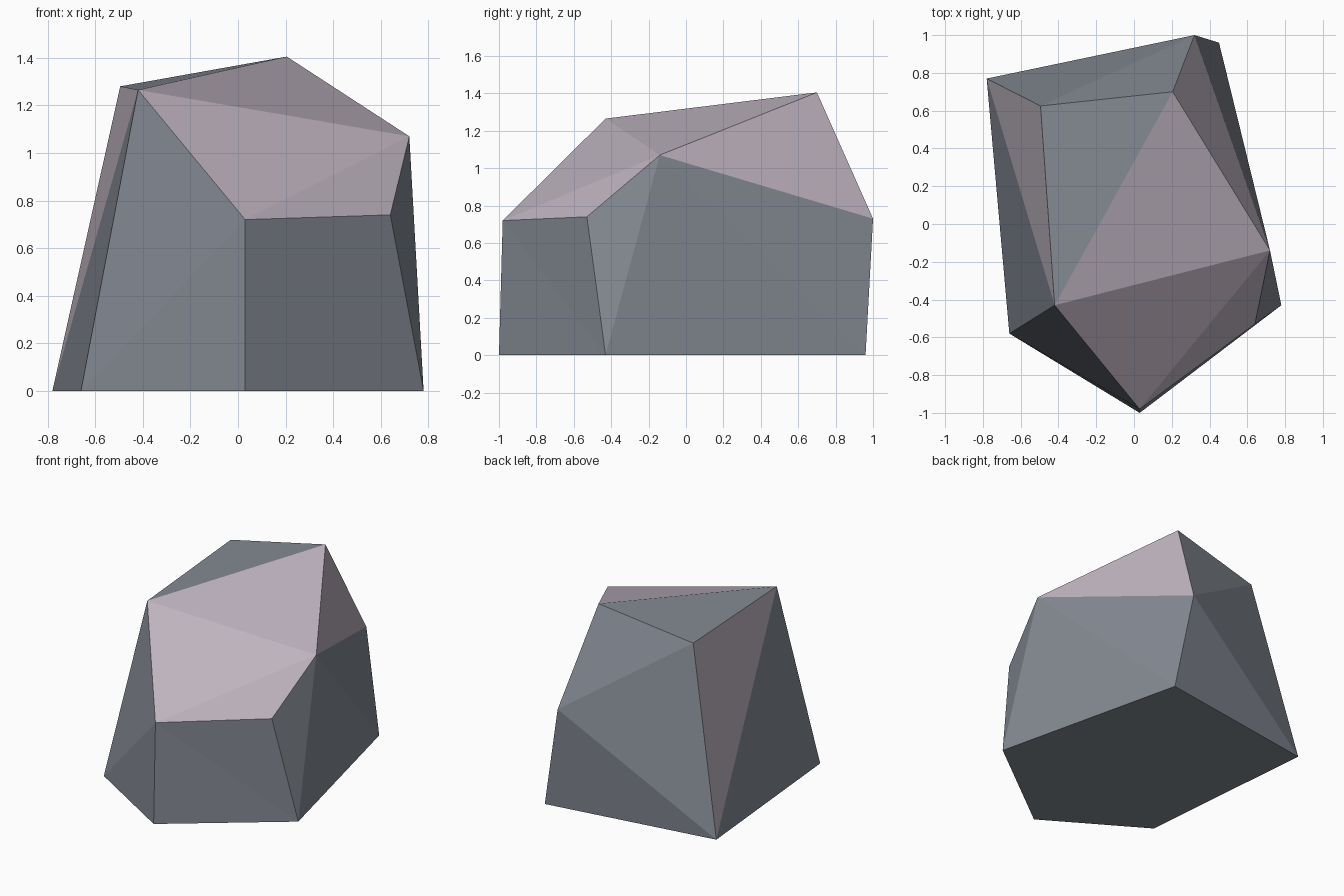
import bpy
import bmesh

if "Cube" in bpy.data.objects:
    bpy.data.objects.remove(bpy.data.objects["Cube"])


def make_material(name, colour):
    mat = bpy.data.materials.new(name)
    mat.diffuse_color = (*colour, 1.0)
    mat.use_nodes = True
    mat.node_tree.nodes["Principled BSDF"].inputs["Base Color"].default_value = mat.diffuse_color
    return mat


# Corner points: five on the ground, four shoulders, three on the crown
points = {
    "A": (-0.78, 0.77, 0.0), "B": (-0.66, -0.58, 0.0), "C": (0.03, -1.0, 0.0),
    "D": (0.78, -0.43, 0.0), "E": (0.45, 0.96, 0.0),
    "F": (0.03, -0.98, 0.72), "G": (0.64, -0.53, 0.74),
    "H": (0.72, -0.14, 1.07), "I": (0.32, 1.0, 0.73),
    "J": (0.205, 0.70, 1.405), "K": (-0.42, -0.43, 1.265), "L": (-0.495, 0.625, 1.28),
}

# Facets grouped by stone colour: 0 = slate, 1 = mauve
slate = ["EDCBA", "BCF", "BFK", "CDF", "DGF", "DHG", "DEH", "EIH",
         "EAI", "ALI", "ILJ", "JLK", "ABK"]
mauve = ["FGH", "FHK", "KHJ", "HIJ", "AKL"]

# Faceted boulder
bm = bmesh.new()
verts = {key: bm.verts.new(co) for key, co in points.items()}
for index, facets in enumerate((slate, mauve)):
    for facet in facets:
        face = bm.faces.new([verts[key] for key in facet])
        face.material_index = index
bmesh.ops.recalc_face_normals(bm, faces=bm.faces[:])

mesh = bpy.data.meshes.new("boulder")
bm.to_mesh(mesh)
bm.free()
mesh.materials.append(make_material("slate grey", (0.231, 0.254, 0.292)))
mesh.materials.append(make_material("pale mauve", (0.515, 0.451, 0.521)))
boulder = bpy.data.objects.new("boulder", mesh)
bpy.context.collection.objects.link(boulder)
